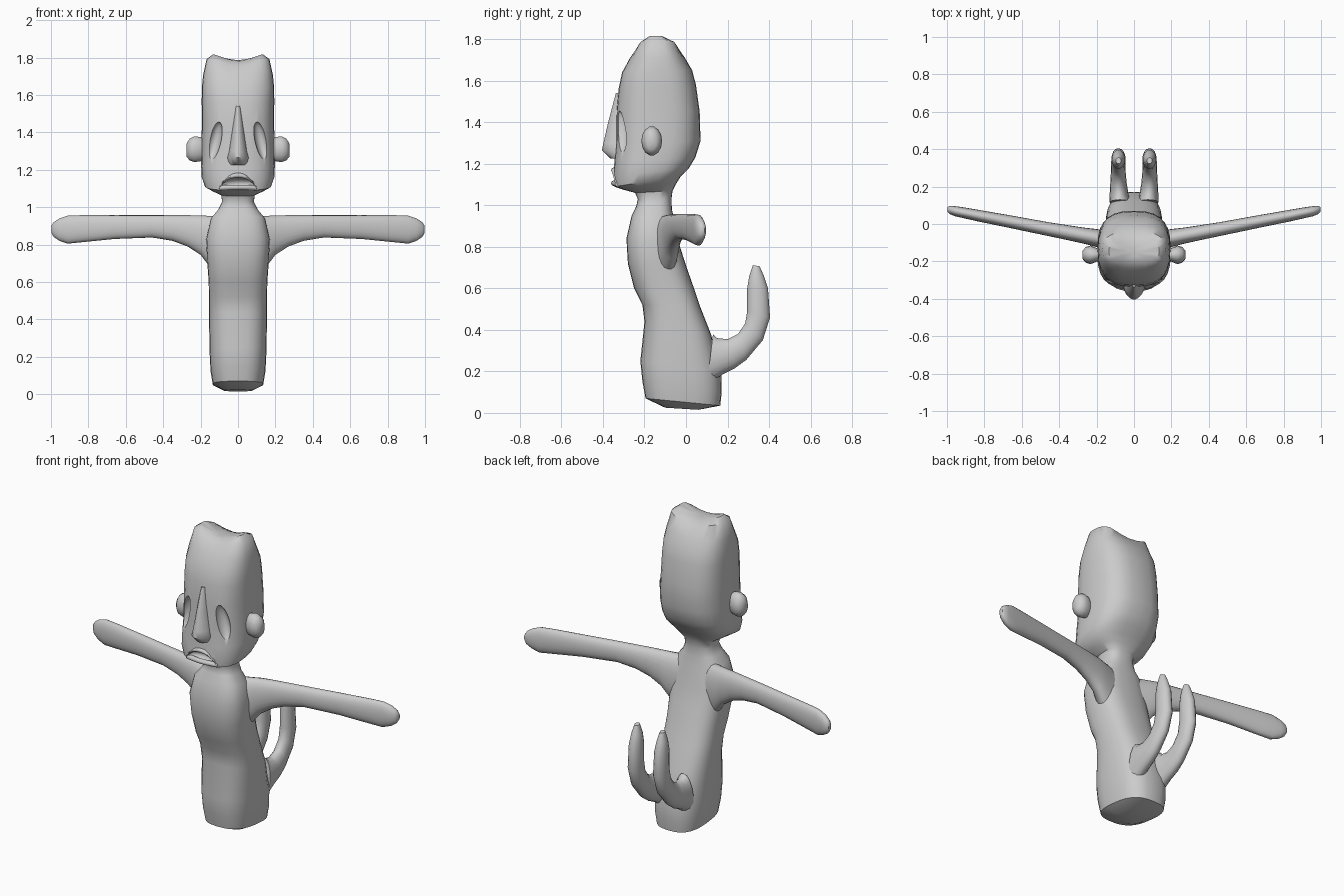
import bpy, bmesh
from math import sin, cos, pi
from mathutils import Vector, Matrix

def loft(name, rings, n=24, power=2.0):
    """Skin rings of (centre, U radius vector, V radius vector) and close both ends."""
    def sp(v):
        return (1 if v >= 0 else -1) * abs(v) ** (2 / power)
    bm = bmesh.new()
    loops = []
    for c, u, v in rings:
        loops.append([bm.verts.new(Vector(c) + Vector(u) * sp(cos(2 * pi * i / n))
                                   + Vector(v) * sp(sin(2 * pi * i / n))) for i in range(n)])
    for a, b in zip(loops, loops[1:]):
        for i in range(n):
            j = (i + 1) % n
            bm.faces.new((a[i], a[j], b[j], b[i]))
    for loop, (c, u, v) in ((loops[0], rings[0]), (loops[-1], rings[-1])):
        mid = bm.verts.new(c)
        for i in range(n):
            bm.faces.new((loop[i], loop[(i + 1) % n], mid))
    bmesh.ops.recalc_face_normals(bm, faces=bm.faces)
    me = bpy.data.meshes.new(name)
    bm.to_mesh(me)
    bm.free()
    ob = bpy.data.objects.new(name, me)
    bpy.context.collection.objects.link(ob)
    return ob

def span(yf, zf, yb, zb, hw, x=0):
    """Ring given by its front point, back point and half width."""
    return ((x, (yf + yb) / 2, (zf + zb) / 2), (hw, 0, 0), (0, (yb - yf) / 2, (zb - zf) / 2))

def smooth(ob, angle=0.9):
    bpy.ops.object.select_all(action='DESELECT')
    ob.select_set(True)
    bpy.context.view_layer.objects.active = ob
    bpy.ops.object.shade_smooth_by_angle(angle=angle)

def ellipsoid(name, loc, radii, tilt=0):
    bm = bmesh.new()
    m = Matrix.Translation(loc) @ Matrix.Rotation(tilt, 4, 'Y') @ Matrix.Diagonal((*radii, 1))
    bmesh.ops.create_uvsphere(bm, u_segments=24, v_segments=16, radius=1, matrix=m)
    me = bpy.data.meshes.new(name)
    bm.to_mesh(me)
    bm.free()
    ob = bpy.data.objects.new(name, me)
    bpy.context.collection.objects.link(ob)
    return ob

# Torso, neck and head as one skin
body = loft("body_and_head", [span(*r) for r in (
    (-.10, .025, .06, .015, .075),
    (-.195, .07, .165, .035, .135), (-.21, .15, .172, .10, .147),
    (-.22, .25, .17, .20, .152), (-.20, .44, .12, .38, .155),
    (-.21, .52, .065, .52, .155), (-.25, .60, .035, .61, .157),
    (-.28, .72, .0, .71, .165), (-.287, .84, -.035, .82, .17),
    (-.262, .95, -.055, .93, .145), (-.24, .995, -.068, .98, .105),
    (-.232, 1.03, -.07, 1.03, .085), (-.245, 1.06, -.065, 1.07, .09),
    (-.30, 1.075, -.05, 1.10, .135), (-.345, 1.09, -.025, 1.14, .178),
    (-.35, 1.14, .015, 1.18, .194), (-.345, 1.21, .045, 1.23, .197),
    (-.337, 1.30, .07, 1.31, .196), (-.335, 1.45, .066, 1.45, .193),
    (-.325, 1.56, .048, 1.58, .194), (-.308, 1.64, .03, 1.65, .193),
    (-.27, 1.71, -.005, 1.71, .186), (-.235, 1.755, -.04, 1.755, .168),
    (-.20, 1.78, -.09, 1.78, .135), (-.175, 1.785, -.125, 1.785, .07))], 28, 2.7)
# Twin lobes on the crown
for v in body.data.vertices:
    if v.co.z > 1.74:
        v.co.z += .036 * min(1, (v.co.x / .125) ** 2)

# Carve the eye sockets and the mouth
cutters = [ellipsoid("socket_cutter", (s * .126, -.322, 1.35), (.034, .045, .108), -s * .24)
           for s in (1, -1)]
cutters.append(ellipsoid("mouth_cutter", (0, -.36, 1.125), (.092, .06, .036)))
for c in cutters:
    c.hide_render = True
    mod = body.modifiers.new("carve", 'BOOLEAN')
    mod.operation, mod.solver, mod.object = 'DIFFERENCE', 'EXACT', c
    bpy.context.view_layer.objects.active = body
    bpy.ops.object.modifier_apply(modifier=mod.name)
    bpy.data.objects.remove(c)
smooth(body, .8)

# Nose
smooth(loft("nose", [span(*r) for r in (
    (-.338, 1.54, -.28, 1.54, .015), (-.375, 1.40, -.27, 1.40, .034),
    (-.398, 1.30, -.26, 1.30, .048), (-.405, 1.265, -.26, 1.26, .058),
    (-.365, 1.225, -.26, 1.225, .05))], 16, 1.7))

# Lips: arched upper and flatter lower
for name, side, top, r in (("upper_lip", 1, .068, .013), ("lower_lip", -1, .004, .014)):
    rings = []
    for k in range(13):
        t = -1 + k / 6
        x, z = .1 * t, 1.102 + top * (1 - abs(t) ** 2.4)
        rings.append(((x, -.345 + .02 * t * t, z), (0, r * 1.2, 0),
                      (-side * r * .7 * t * (top > .01), 0, r)))
    smooth(loft(name, rings, 10))

for s, side in ((1, "right"), (-1, "left")):
    # Arm: broad at the shoulder, thin from above, rounded at the hand
    smooth(loft(side + "_arm", [((s * x, y, (t + b) / 2), (0, w, 0), (0, 0, (t - b) / 2))
        for x, y, t, b, w in (
        (.08, -.11, .95, .64, .06), (.15, -.09, .953, .68, .055), (.20, -.075, .956, .745, .048),
        (.27, -.062, .957, .79, .043), (.35, -.047, .957, .82, .04), (.46, -.027, .957, .838, .037),
        (.66, .012, .957, .83, .034), (.84, .046, .957, .812, .031), (.91, .06, .955, .805, .029),
        (.955, .068, .94, .82, .027), (.985, .075, .92, .84, .022), (.998, .078, .90, .862, .012))],
        20, 2.2))
    # Upturned tail prong
    smooth(loft(side + "_tail", [span(*r, s * x) for r, x in (
        ((.13, .38, .10, .13, .055), .075), ((.15, .36, .175, .185, .05), .08),
        ((.20, .355, .235, .215, .044), .083), ((.25, .38, .29, .255, .04), .084),
        ((.285, .43, .37, .35, .038), .084), ((.295, .49, .405, .46, .038), .083),
        ((.295, .60, .395, .60, .036), .083), ((.305, .66, .375, .66, .028), .083),
        ((.322, .712, .355, .706, .014), .083))], 16))
    # Ear knob
    smooth(loft(side + "_ear", [((s * x, -.165, z), (0, w, 0), (0, 0, h)) for x, z, w, h in (
        (.17, 1.31, .03, .05), (.20, 1.31, .037, .066), (.232, 1.31, .05, .071),
        (.258, 1.308, .042, .06), (.275, 1.305, .022, .036))], 14))
